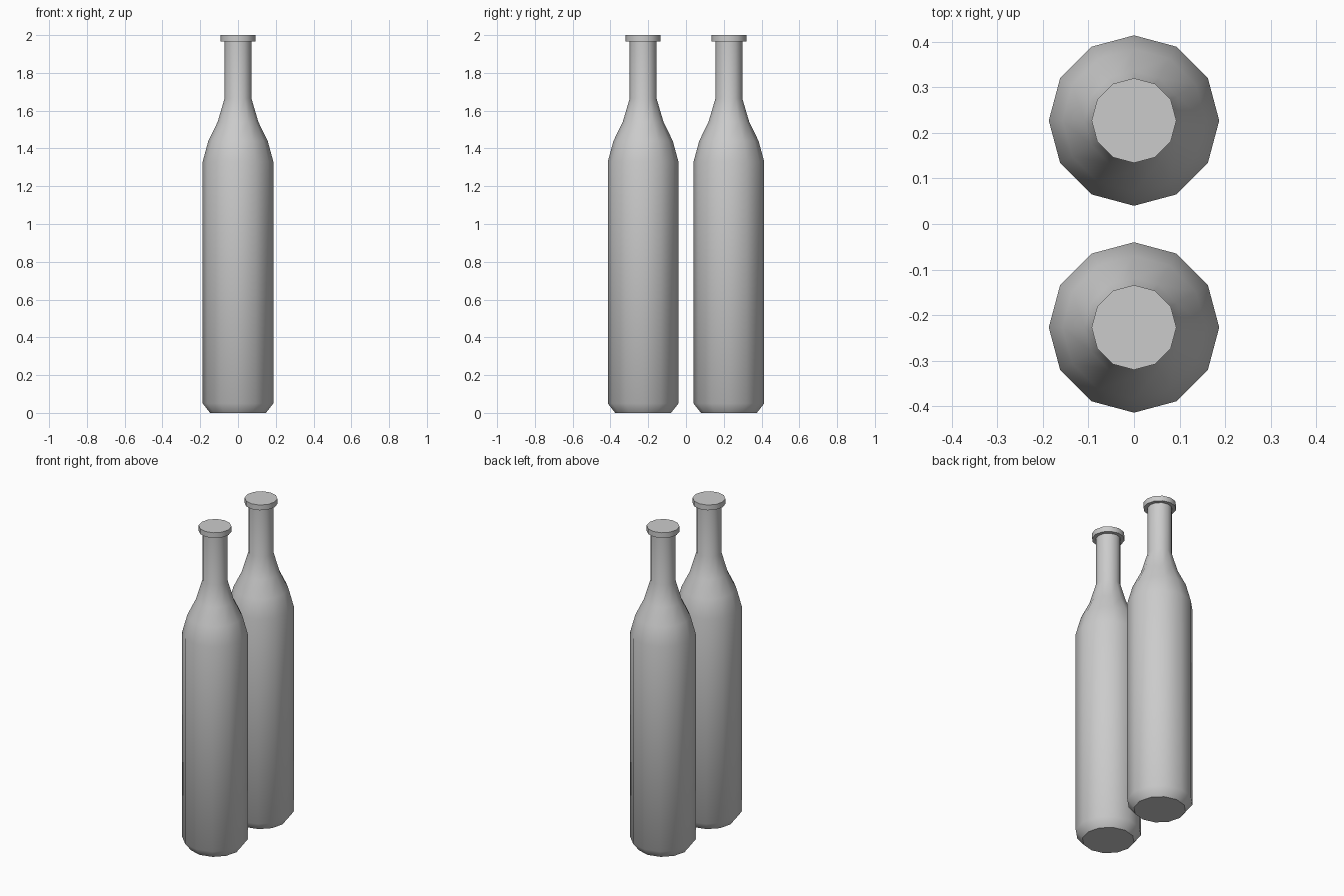
import bpy, bmesh, math

cube = bpy.data.objects.get("Cube")
if cube:
    bpy.data.objects.remove(cube, do_unlink=True)

# Plain grey glass
grey = bpy.data.materials.new("grey")
grey.use_nodes = True
colour = (0.6, 0.6, 0.6, 1)
grey.diffuse_color = colour
grey.node_tree.nodes["Principled BSDF"].inputs["Base Color"].default_value = colour

SIDES = 12
# Radius and height from the base up to the lip
PROFILE = [(0.148, 0), (0.187, 0.05), (0.187, 1.33), (0.157, 1.44), (0.108, 1.54),
           (0.071, 1.665), (0.071, 1.967), (0.093, 1.967), (0.093, 2)]


def make_bottle(name, y):
    bm = bmesh.new()
    rings = []
    for radius, z in PROFILE:
        angles = [math.tau * i / SIDES for i in range(SIDES)]
        rings.append([bm.verts.new((radius * math.cos(a), radius * math.sin(a), z))
                      for a in angles])
    # Walls between neighbouring rings
    for low, high in zip(rings, rings[1:]):
        for i in range(SIDES):
            j = (i + 1) % SIDES
            bm.faces.new((low[i], low[j], high[j], high[i]))
    # Base and closed top
    bm.faces.new(rings[0][::-1])
    bm.faces.new(rings[-1])
    mesh = bpy.data.meshes.new(name)
    bm.to_mesh(mesh)
    bm.free()
    mesh.materials.append(grey)
    bottle = bpy.data.objects.new(name, mesh)
    bottle.location.y = y
    bpy.context.collection.objects.link(bottle)
    bpy.ops.object.select_all(action="DESELECT")
    bottle.select_set(True)
    bpy.context.view_layer.objects.active = bottle
    bpy.ops.object.shade_smooth_by_angle(angle=math.radians(45))


make_bottle("front_bottle", -0.227)
make_bottle("back_bottle", 0.227)
